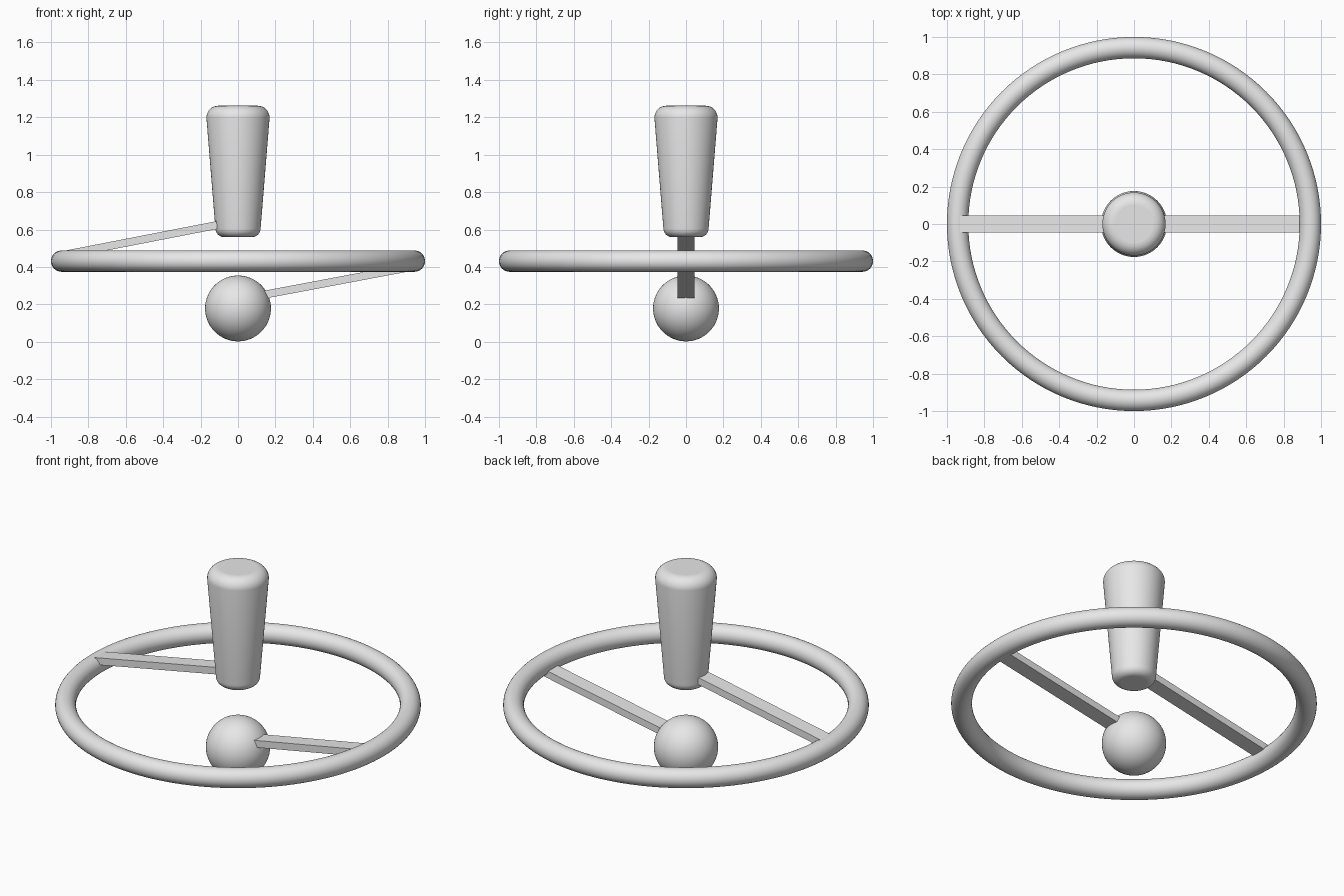
import bpy
import bmesh
from math import cos, sin, pi, radians
from mathutils import Vector

cube = bpy.data.objects.get("Cube")
if cube:
    bpy.data.objects.remove(cube, do_unlink=True)

grey = bpy.data.materials.new("light_grey")
grey.use_nodes = True
grey.diffuse_color = (0.8, 0.8, 0.8, 1)
grey.node_tree.nodes["Principled BSDF"].inputs["Base Color"].default_value = (0.8, 0.8, 0.8, 1)

RING_Z = 0.431


def finish(obj, name, smooth=True):
    obj.name = obj.data.name = name
    obj.data.materials.append(grey)
    for p in obj.data.polygons:
        # flat caps stay flat
        p.use_smooth = smooth and len(p.vertices) <= 4
    return obj


def from_bmesh(name, bm, smooth):
    bmesh.ops.recalc_face_normals(bm, faces=bm.faces)
    mesh = bpy.data.meshes.new(name)
    bm.to_mesh(mesh)
    bm.free()
    obj = bpy.data.objects.new(name, mesh)
    bpy.context.collection.objects.link(obj)
    return finish(obj, name, smooth)


def turned(name, profile, steps=64):
    """Turn an (r, z) profile about z and cap both ends."""
    bm = bmesh.new()
    rings = [[bm.verts.new((r * cos(2 * pi * i / steps), r * sin(2 * pi * i / steps), z))
              for i in range(steps)] for r, z in profile]
    for low, high in zip(rings, rings[1:]):
        for i in range(steps):
            j = (i + 1) % steps
            bm.faces.new((low[i], low[j], high[j], high[i]))
    bm.faces.new(rings[0])
    bm.faces.new(rings[-1])
    return from_bmesh(name, bm, True)


def arc(cr, cz, size, start, end, n=8):
    angles = [radians(start + (end - start) * i / n) for i in range(n + 1)]
    return [(cr + size * cos(a), cz + size * sin(a)) for a in angles]


def bar(name, side, inner, outer, half_width=0.0465, half_height=0.0212):
    """Sheared square bar from inner (x, z) to outer (x, z)."""
    bm = bmesh.new()
    bmesh.ops.create_cube(bm, size=2)
    for v in bm.verts:
        x, z = outer if v.co.x > 0 else inner
        v.co = Vector((side * x, v.co.y * half_width, z + v.co.z * half_height))
    return from_bmesh(name, bm, False)


# Horizontal ring
bpy.ops.mesh.primitive_torus_add(major_radius=0.943, minor_radius=0.057,
                                 major_segments=128, minor_segments=32,
                                 location=(0, 0, RING_Z))
finish(bpy.context.object, "ring")

# Ball below the ring
bpy.ops.mesh.primitive_uv_sphere_add(segments=64, ring_count=32, radius=0.176,
                                     location=(0, 0, 0.178))
finish(bpy.context.object, "ball")

# Tapered post with rounded rims
turned("tapered_post", arc(0.073, 0.607, 0.048, -90, 0) + arc(0.105, 1.198, 0.064, 0, 90))

# Sloping bars joining the post and the ball to the ring
bar("post_bar", -1, (0.06, 0.634), (0.935, 0.464))
bar("ball_bar", 1, (0.10, 0.244), (0.935, 0.401))
